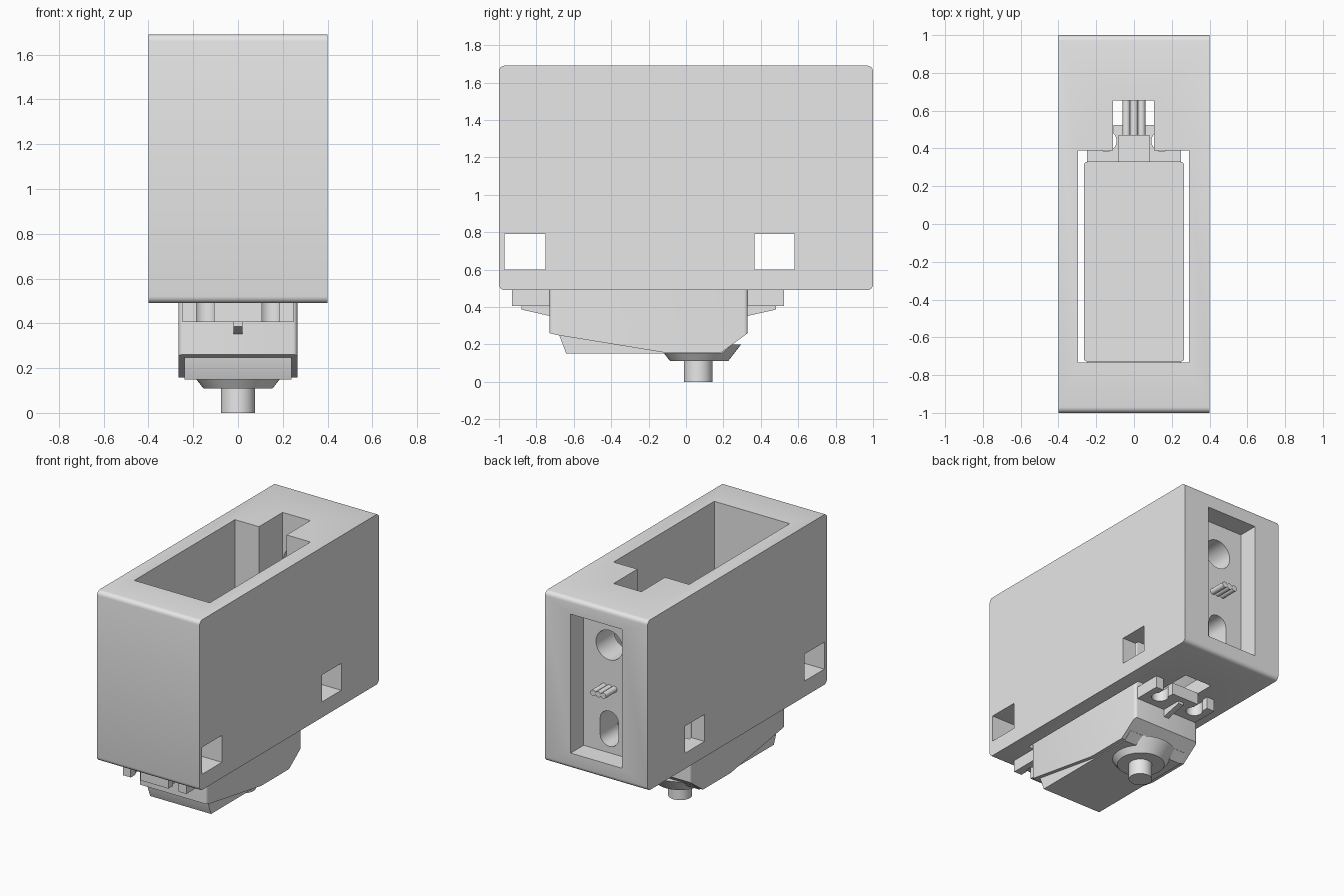
import bpy, bmesh, math
from mathutils import Matrix, Vector

if "Cube" in bpy.data.objects:
    bpy.data.objects.remove(bpy.data.objects["Cube"], do_unlink=True)

grey = bpy.data.materials.new("light_grey")
grey.use_nodes = True
grey.diffuse_color = (0.8, 0.8, 0.8, 1)
grey.node_tree.nodes["Principled BSDF"].inputs["Base Color"].default_value = (0.8, 0.8, 0.8, 1)


def finish(name, bm):
    bmesh.ops.recalc_face_normals(bm, faces=bm.faces)
    mesh = bpy.data.meshes.new(name)
    bm.to_mesh(mesh)
    bm.free()
    mesh.materials.append(grey)
    obj = bpy.data.objects.new(name, mesh)
    bpy.context.collection.objects.link(obj)
    return obj


def round_edges(bm, axis, radius, segments=4):
    edges = []
    for e in bm.edges:
        d = (e.verts[0].co - e.verts[1].co).normalized()
        if abs(d[axis]) > 0.99:
            edges.append(e)
    bmesh.ops.bevel(bm, geom=edges, offset=radius, segments=segments,
                    profile=0.5, affect='EDGES')


def box(name, x, y, z, round_axis=None, radius=0.03):
    bm = bmesh.new()
    bmesh.ops.create_cube(bm, size=1)
    for v in bm.verts:
        v.co = Vector([(r[0] + r[1]) / 2 + c * (r[1] - r[0])
                       for c, r in zip(v.co, (x, y, z))])
    if round_axis is not None:
        round_edges(bm, round_axis, radius)
    return finish(name, bm)


def side_prism(name, points, half_width, corner=0):
    """Extrude a (y, z) outline across x."""
    bm = bmesh.new()
    face = bm.faces.new([bm.verts.new((-half_width, y, z)) for y, z in points])
    new = bmesh.ops.extrude_face_region(bm, geom=[face])["geom"]
    bmesh.ops.translate(bm, vec=(2 * half_width, 0, 0),
                        verts=[g for g in new if isinstance(g, bmesh.types.BMVert)])
    if corner:
        round_edges(bm, 2, corner)
    return finish(name, bm)


def cylinder(name, center, r1, r2, depth, axis='Z', sides=32):
    bm = bmesh.new()
    turn = Matrix.Rotation(-math.pi / 2, 4, 'X') if axis == 'Y' else Matrix()
    bmesh.ops.create_cone(bm, cap_ends=True, segments=sides, radius1=r1, radius2=r2,
                          depth=depth, matrix=Matrix.Translation(center) @ turn)
    return finish(name, bm)


def cut(obj, cutters):
    for c in cutters:
        c.hide_render = True
        mod = obj.modifiers.new("cut", 'BOOLEAN')
        mod.operation = 'DIFFERENCE'
        mod.solver = 'EXACT'
        mod.object = c
    deps = bpy.context.evaluated_depsgraph_get()
    deps.update()
    mesh = bpy.data.meshes.new_from_object(obj.evaluated_get(deps))
    obj.modifiers.clear()
    obj.data = mesh
    for c in cutters:
        bpy.data.objects.remove(c, do_unlink=True)


# Holder block with rounded long edges
holder = box("holder_block", (-0.4, 0.4), (-1, 1), (0.49, 1.69), 0)
wide, wall = (-0.6, 0.6), 0.755
cut(holder, [
    box("main_cavity", (-0.297, 0.292), (-0.732, 0.39), (0.3, 1.9)),
    box("cable_slot", (-0.11, 0.106), (0.3, 0.655), (0.3, 1.9)),
    box("back_recess", (-0.2, 0.2), (0.855, 1.2), (0.6, 1.58)),
    box("front_side_opening", wide, (-0.97, -0.75), (0.6, 0.79)),
    box("back_side_opening", wide, (0.365, 0.58), (0.6, 0.79)),
    cylinder("round_hole", (0, wall, 1.36), 0.104, 0.104, 0.25, 'Y'),
    box("long_hole", (-0.072, 0.072), (0.63, 0.88), (0.645, 0.895), 1, 0.07),
])

# Motor case with a sloping lower side
side_prism("motor_case",
           [(-0.73, 1.18), (0.33, 1.18), (0.33, 0.26), (0.19, 0.157),
            (-0.12, 0.157), (-0.69, 0.25), (-0.73, 0.26)], 0.265, 0.02)
side_prism("case_bottom",
           [(-0.68, 0.3), (-0.68, 0.255), (-0.64, 0.15), (0.19, 0.15),
            (0.25, 0.2), (0.25, 0.3)], 0.238)

# Mounting flange with open screw holes
flange = box("mounting_flange", (-0.248, 0.248), (-0.93, 0.525), (0.405, 0.49))
cutters = []
for x in (-0.147, 0.147):
    for y, end in ((-0.84, -1.1), (0.44, 0.7)):
        cutters.append(cylinder("screw_hole", (x, y, 0.45), 0.055, 0.055, 0.3))
        cutters.append(box("screw_slot", (x - 0.039, x + 0.039),
                           (min(y, end), max(y, end)), (0.3, 0.6)))
cut(flange, cutters)

# Stiffening ribs under the flange
for name, y0, y1 in (("back_rib", 0.32, 0.48), ("front_rib", -0.72, -0.88)):
    side_prism(name, [(y0, 0.42), (y0, 0.35), (y1, 0.386), (y1, 0.42)], 0.02)

# Output boss and shaft
cylinder("output_boss", (0, 0.07, 0.155), 0.155, 0.225, 0.09, sides=48)
cylinder("output_shaft", (0, 0.065, 0.06), 0.077, 0.077, 0.12)

# Cable outlet and three wires
box("cable_outlet", (-0.083, 0.083), (0.3, 0.47), (0.98, 1.14))
for i in (-1, 0, 1):
    cylinder("wire", (i * 0.04, 0.715, 1.06), 0.021, 0.021, 0.53, 'Y', 16)

# Smooth only the curved surfaces
for obj in bpy.data.objects:
    if obj.type == 'MESH':
        bpy.ops.object.select_all(action='DESELECT')
        obj.select_set(True)
        bpy.context.view_layer.objects.active = obj
        bpy.ops.object.shade_smooth_by_angle(angle=math.radians(30))
